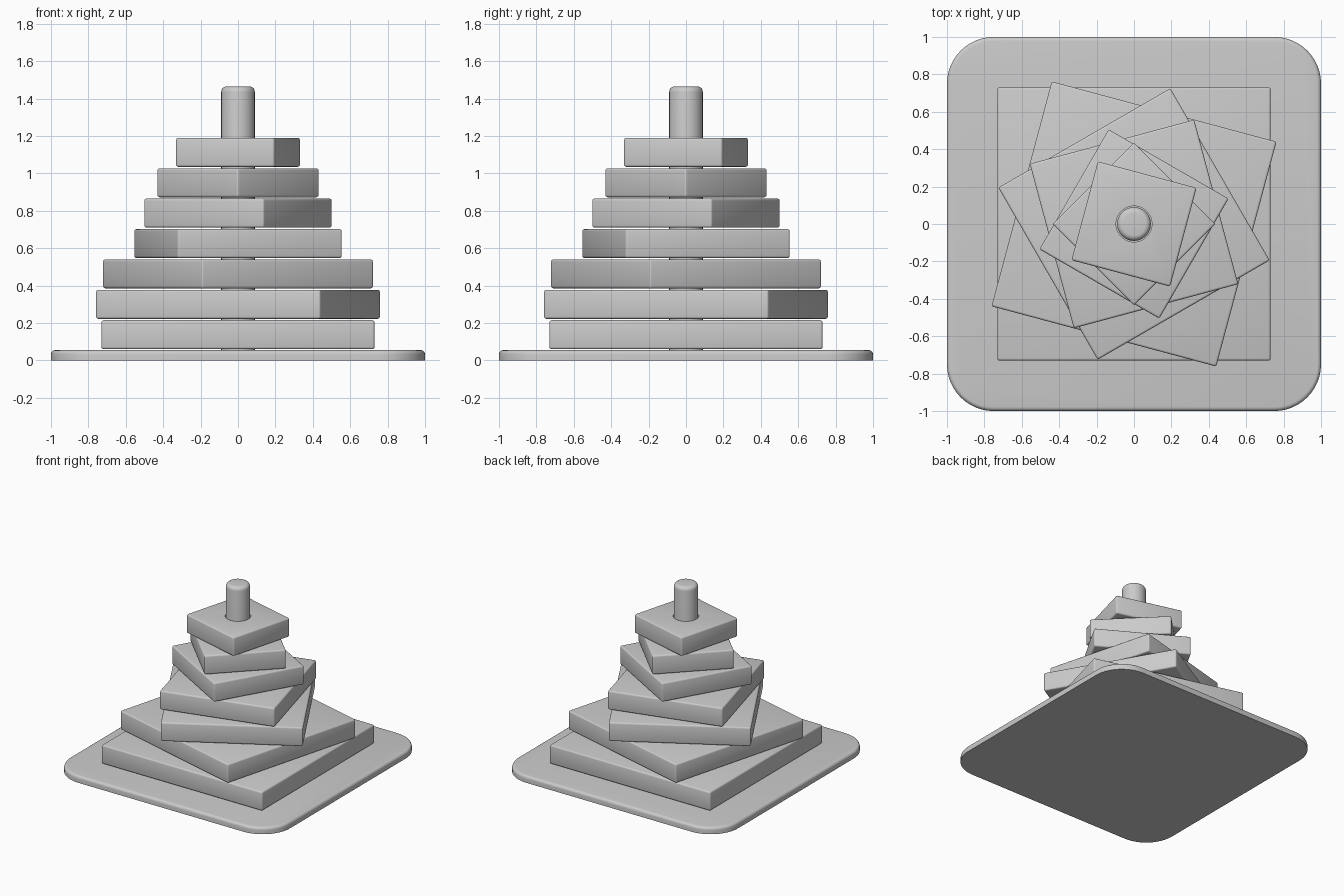
import bpy
from math import radians

if "Cube" in bpy.data.objects:
    bpy.data.objects.remove(bpy.data.objects["Cube"])


def activate(obj):
    bpy.ops.object.select_all(action='DESELECT')
    obj.select_set(True)
    bpy.context.view_layer.objects.active = obj


def finish(obj):
    # Apply all modifiers, then smooth the rounded edges
    activate(obj)
    for name in [m.name for m in obj.modifiers]:
        bpy.ops.object.modifier_apply(modifier=name)
    bpy.ops.object.shade_smooth_by_angle(angle=radians(35))


def bevel(obj, width, segments, pick=None):
    m = obj.modifiers.new("bevel", 'BEVEL')
    m.width, m.segments = width, segments
    m.limit_method = 'ANGLE'
    m.angle_limit = radians(40)
    if pick:
        attr = obj.data.attributes.new("bevel_weight_edge", 'FLOAT', 'EDGE')
        for e in obj.data.edges:
            a, b = (obj.data.vertices[i].co for i in e.vertices)
            attr.data[e.index].value = 1.0 if pick(a, b) else 0.0
        m.limit_method = 'WEIGHT'


def box(name, half, z0, z1):
    bpy.ops.mesh.primitive_cube_add(size=2, location=(0, 0, (z0 + z1) / 2))
    obj = bpy.context.object
    obj.name = name
    obj.scale = (half, half, (z1 - z0) / 2)
    bpy.ops.object.transform_apply(location=False, rotation=False, scale=True)
    return obj


def cylinder(name, radius, z0, z1):
    bpy.ops.mesh.primitive_cylinder_add(vertices=48, radius=radius, depth=z1 - z0,
                                        location=(0, 0, (z0 + z1) / 2))
    obj = bpy.context.object
    obj.name = name
    return obj


# Base plate: rounded corners, then a softened top rim
base = box("base_plate", 1.0, 0.0, 0.055)
bevel(base, 0.25, 12, lambda a, b: abs(a.z - b.z) > 0.01)
activate(base)
bpy.ops.object.modifier_apply(modifier="bevel")
base.data.attributes.remove(base.data.attributes["bevel_weight_edge"])
bevel(base, 0.022, 4, lambda a, b: a.z > 0 and b.z > 0)
finish(base)

# Central peg with a rounded top
peg = cylinder("peg", 0.09, 0.03, 1.465)
bevel(peg, 0.03, 5, lambda a, b: a.z > 0 and b.z > 0)
finish(peg)

# Stacked square blocks, each twisted and drilled for the peg
hole = cylinder("hole_cutter", 0.096, -0.2, 1.8)
hole.hide_render = True
blocks = [(0.73, 0), (0.622, -15), (0.531, 30), (0.455, 15),
          (0.37, -30), (0.308, 45), (0.273, -15)]
for i, (half, turn) in enumerate(blocks):
    z = 0.06 + 0.1625 * i
    block = box(f"stacking_block_{i + 1}", half, z, z + 0.155)
    block.rotation_euler.z = radians(turn)
    bevel(block, 0.012, 3)
    cut = block.modifiers.new("hole", 'BOOLEAN')
    cut.operation, cut.solver, cut.object = 'DIFFERENCE', 'EXACT', hole
    finish(block)
bpy.data.objects.remove(hole)
